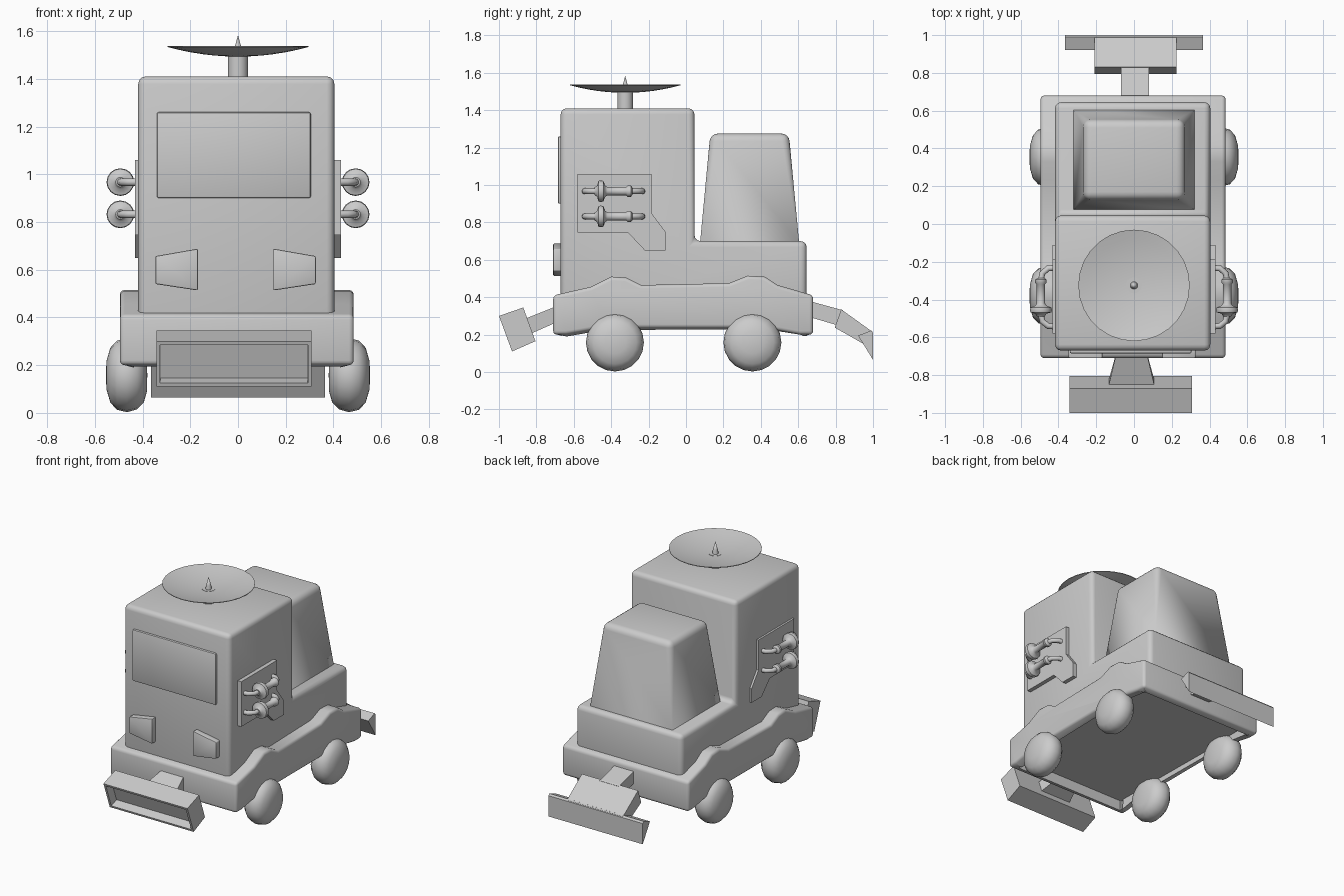
import bpy, bmesh, math
from mathutils import Vector, Matrix

if "Cube" in bpy.data.objects:
    bpy.data.objects.remove(bpy.data.objects["Cube"], do_unlink=True)

GREY = (0.6, 0.6, 0.6, 1)
mat = bpy.data.materials.new("plain_grey")
mat.use_nodes = True
mat.diffuse_color = GREY
mat.node_tree.nodes["Principled BSDF"].inputs["Base Color"].default_value = GREY


def finish(name, bm, smooth=0):
    bmesh.ops.recalc_face_normals(bm, faces=bm.faces)
    mesh = bpy.data.meshes.new(name)
    bm.to_mesh(mesh)
    bm.free()
    ob = bpy.data.objects.new(name, mesh)
    bpy.context.collection.objects.link(ob)
    mesh.materials.append(mat)
    if smooth:
        bpy.ops.object.select_all(action="DESELECT")
        ob.select_set(True)
        bpy.context.view_layer.objects.active = ob
        bpy.ops.object.shade_smooth_by_angle(angle=math.radians(smooth))
    return ob


def prism(points, axis, a, b, bevel=0, segments=3):
    """Extrude a 2D outline along x (points are y, z) or y (points are x, z)."""
    bm = bmesh.new()
    place = (lambda p: (a, p[0], p[1])) if axis == "x" else (lambda p: (p[0], a, p[1]))
    face = bm.faces.new([bm.verts.new(place(p)) for p in points])
    out = bmesh.ops.extrude_face_region(bm, geom=[face])["geom"]
    step = Vector((b - a, 0, 0)) if axis == "x" else Vector((0, b - a, 0))
    bmesh.ops.translate(bm, vec=step, verts=[v for v in out if isinstance(v, bmesh.types.BMVert)])
    bmesh.ops.recalc_face_normals(bm, faces=bm.faces)
    if bevel:
        edges = [e for e in bm.edges if e.calc_face_angle(0) > 0.6]
        bmesh.ops.bevel(bm, geom=edges, offset=bevel, segments=segments, profile=0.5,
                        affect="EDGES", clamp_overlap=True)
    return bm


def lathe(profile, steps, axis, centre):
    """Spin (radius, height) points around z, then turn z onto the axis."""
    bm = bmesh.new()
    verts = [bm.verts.new((r, 0, h)) for r, h in profile]
    edges = [bm.edges.new(pair) for pair in zip(verts, verts[1:])]
    bmesh.ops.spin(bm, geom=verts + edges, axis=(0, 0, 1), cent=(0, 0, 0),
                   angle=math.tau, steps=steps, use_merge=True)
    bmesh.ops.remove_doubles(bm, verts=bm.verts, dist=1e-4)
    turn = Vector((0, 0, 1)).rotation_difference(Vector(axis)).to_matrix().to_4x4()
    bm.transform(Matrix.Translation(centre) @ turn)
    return bm


# Cab and rear deck, one stepped body
finish("body", prism([(-0.67, 0.28), (-0.67, 1.41), (0.045, 1.41), (0.045, 0.7),
                      (0.645, 0.7), (0.645, 0.28)], "x", -0.418, 0.404, 0.032), 50)

# Skirt with wheel arches and a recessed floor
skirt = prism([(-0.71, 0.2), (-0.71, 0.41), (-0.51, 0.455), (-0.4, 0.51), (-0.32, 0.505),
               (-0.24, 0.465), (0.23, 0.475), (0.33, 0.515), (0.42, 0.51), (0.49, 0.465),
               (0.68, 0.41), (0.68, 0.2), (0.61, 0.2), (0.42, 0.235), (-0.44, 0.235), (-0.64, 0.2)],
              "x", -0.495, 0.485, 0.02)
floor = [f for f in skirt.faces if f.normal.z < -0.95]
bmesh.ops.inset_region(skirt, faces=floor, thickness=0.05)
bmesh.ops.inset_region(skirt, faces=floor, thickness=0.004)
for v in {v for f in floor for v in f.verts}:
    v.co.z = 0.265
finish("skirt", skirt, 40)

# Wheels
TYRE = [(0, -0.085), (0.07, -0.083), (0.115, -0.07), (0.143, -0.042), (0.155, 0),
        (0.145, 0.042), (0.115, 0.07), (0.06, 0.086), (0, 0.089)]
for side, s in (("left", 1), ("right", -1)):
    for end, y in (("front", -0.38), ("rear", 0.355)):
        finish(f"{end}_{side}_wheel", lathe(TYRE, 20, (s, 0, 0), (s * 0.465, y, 0.158)), 60)

# Tapered hopper on the rear deck
hopper = bmesh.new()
bmesh.ops.create_cube(hopper, size=1)
for v in hopper.verts:
    top = v.co.z > 0
    v.co = Vector((v.co.x * (0.53 if top else 0.64), v.co.y * (0.42 if top else 0.53) + 0.34,
                   1.275 if top else 0.69))
top_edges = [e for e in hopper.edges if all(v.co.z > 1 for v in e.verts)]
corner_edges = [e for e in hopper.edges if abs(e.verts[0].co.z - e.verts[1].co.z) > 0.1]
bmesh.ops.bevel(hopper, geom=top_edges + corner_edges, offset=0.04, segments=4,
                profile=0.5, affect="EDGES")
for v in hopper.verts:  # keep the foot square
    if v.co.z < 0.7:
        v.co.x = math.copysign(0.32, v.co.x)if abs(v.co.x) > 0.27 else v.co.x
        v.co.y = 0.34 + math.copysign(0.265, v.co.y - 0.34)
bmesh.ops.remove_doubles(hopper, verts=hopper.verts, dist=1e-4)
finish("hopper", hopper, 60)

# Roof dish, post and spike
dish = [(0.295 * i / 6, 1.497 + 0.04 * (i / 6) ** 2) for i in range(7)]
under = [(r, z - 0.004) for r, z in reversed(dish)]
finish("dish", lathe(dish + under, 28, (0, 0, 1), (0, -0.325, 0)), 50)
finish("dish_post", lathe([(0, 1.39), (0.042, 1.39), (0.042, 1.5), (0, 1.5)], 20, (0, 0, 1),
                          (0, -0.325, 0)), 40)
finish("dish_spike", lathe([(0, 1.49), (0.02, 1.5), (0.016, 1.525), (0, 1.583)], 12, (0, 0, 1),
                           (0, -0.325, 0)), 40)

# Windscreen and headlights
finish("windscreen", prism([(-0.34, 0.9), (0.305, 0.9), (0.305, 1.26), (-0.34, 1.26)],
                           "y", -0.685, -0.66, 0.008, 2), 40)
for side, s in (("left", 1), ("right", -1)):
    outline = [(0.158, 0.513), (0.158, 0.688), (0.336, 0.657), (0.336, 0.54)]
    finish(f"{side}_headlight", prism([(s * x - 0.01, z) for x, z in outline],
                                      "y", -0.71, -0.66, 0.006, 2), 40)

# Side panels with two pipe handles each
PANEL = [(-0.58, 1.06), (-0.185, 1.06), (-0.185, 0.85), (-0.11, 0.75), (-0.11, 0.65),
         (-0.22, 0.65), (-0.31, 0.745), (-0.58, 0.745)]
GRIP = [(0, -0.17), (0.02, -0.17), (0.03, -0.155), (0.055, -0.148), (0.058, -0.135),
        (0.055, -0.122), (0.03, -0.112), (0.022, -0.1), (0.022, 0), (0.03, 0.008),
        (0.03, 0.025), (0.018, 0.035), (0, 0.035)]
BEND = [(0.39, -0.545), (0.455, -0.54), (0.485, -0.515), (0.493, -0.48), (0.493, -0.3),
        (0.485, -0.26), (0.455, -0.235), (0.39, -0.23)]
for side, s in (("left", 1), ("right", -1)):
    finish(f"{side}_panel", prism(PANEL, "x", s * 0.39, s * 0.432))
    for level, z in (("upper", 0.967), ("lower", 0.832)):
        finish(f"{side}_{level}_grip", lathe(GRIP, 16, (0, 1, 0), (s * 0.493, -0.32, z)), 45)
        curve = bpy.data.curves.new(f"{side}_{level}_pipe", "CURVE")
        curve.dimensions = "3D"
        curve.bevel_depth = 0.016
        curve.bevel_resolution = 2
        line = curve.splines.new("POLY")
        line.points.add(len(BEND) - 1)
        for point, (x, y) in zip(line.points, BEND):
            point.co = (s * x, y, z, 1)
        line.use_smooth = True
        curve.materials.append(mat)
        bpy.context.collection.objects.link(bpy.data.objects.new(curve.name, curve))

# Front scoop: tilted box with a hollow front face
scoop = prism([(-1, 0.3), (-0.87, 0.345), (-0.805, 0.165), (-0.93, 0.11)], "x", -0.342, 0.308)
mouth = min(scoop.faces, key=lambda f: f.calc_center_median().y)
inward = -mouth.normal.copy()
bmesh.ops.inset_region(scoop, faces=[mouth], thickness=0.022)
bmesh.ops.inset_region(scoop, faces=[mouth], thickness=0.002)
bmesh.ops.translate(scoop, vec=inward * 0.06, verts=mouth.verts)
finish("front_scoop", scoop)

# Front arm, wider towards the scoop
arm = prism([(-0.86, 0.285), (-0.66, 0.365), (-0.66, 0.28), (-0.83, 0.205)], "x", -1, 1)
for v in arm.verts:
    v.co.x = v.co.x * (0.122 if v.co.y < -0.75 else 0.075) - 0.013
finish("front_arm", arm)

# Rear arm, wedge and blade
finish("rear_arm", prism([(0.64, 0.385), (0.84, 0.33), (0.81, 0.25), (0.64, 0.3)], "x", -0.07, 0.08))
finish("rear_wedge", prism([(0.83, 0.335), (0.997, 0.215), (0.985, 0.13), (0.795, 0.238)],
                           "x", -0.21, 0.225))
finish("rear_blade", prism([(0.92, 0.195), (0.99, 0.222), (1, 0.21), (1, 0.065)], "x", -0.365, 0.365))
